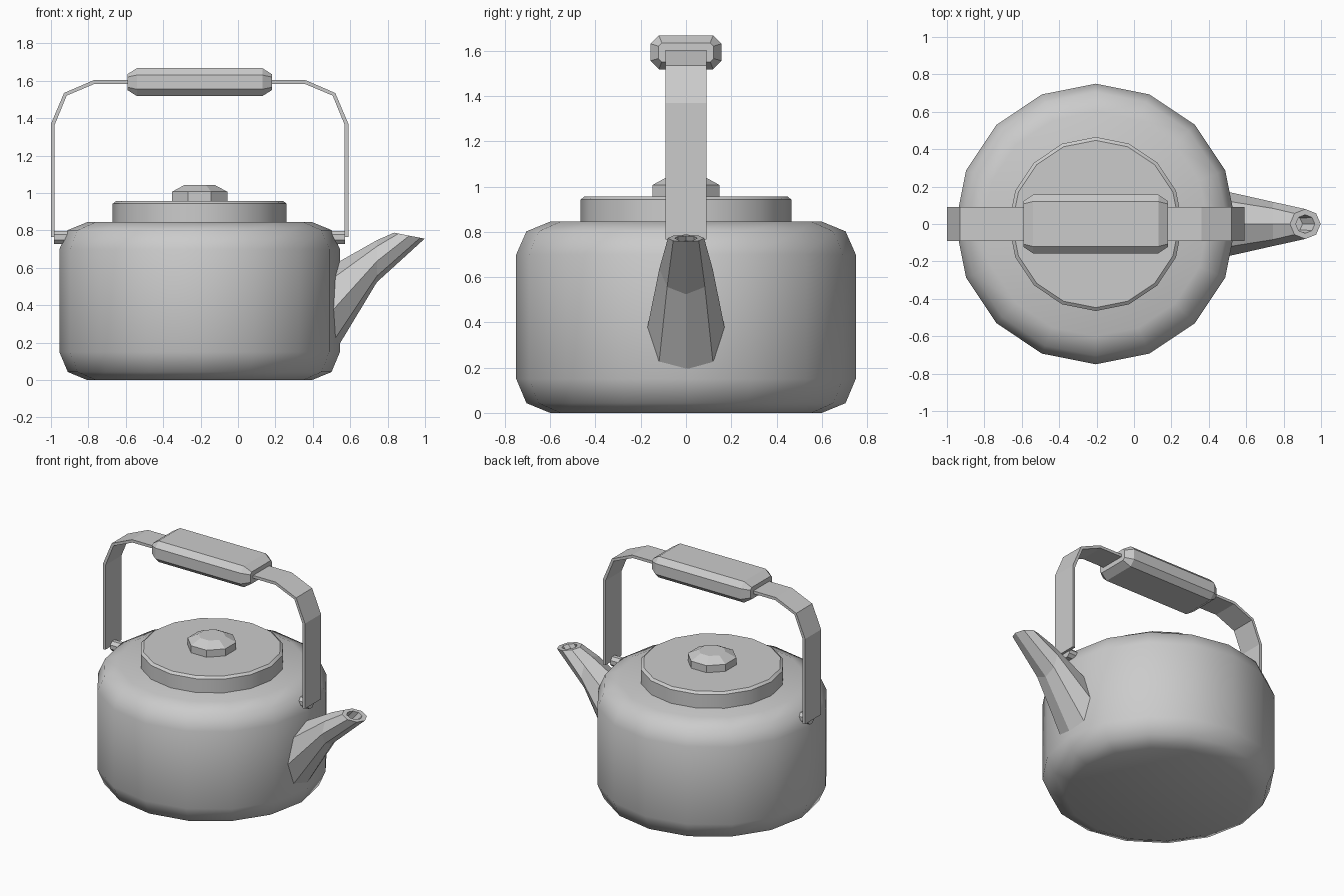
import bpy, math

if "Cube" in bpy.data.objects:
    bpy.data.objects.remove(bpy.data.objects["Cube"])

CX = -0.205  # axis of the pot


def make(name, verts, faces, smooth=None):
    me = bpy.data.meshes.new(name)
    me.from_pydata(verts, [], faces)
    me.validate()
    ob = bpy.data.objects.new(name, me)
    bpy.context.collection.objects.link(ob)
    if smooth:
        me.polygons.foreach_set("use_smooth", [True] * len(me.polygons))
        me.set_sharp_from_angle(angle=math.radians(smooth))
    return ob


def loft(name, rings, smooth=None, cap_start=True, cap_end=True):
    """Skin a list of rings that share one point count."""
    n = len(rings[0])
    verts = [p for r in rings for p in r]
    faces = [(k * n + i, k * n + (i + 1) % n, (k + 1) * n + (i + 1) % n, (k + 1) * n + i)
             for k in range(len(rings) - 1) for i in range(n)]
    if cap_start:
        faces.append(tuple(reversed(range(n))))
    if cap_end:
        faces.append(tuple(range((len(rings) - 1) * n, len(rings) * n)))
    return make(name, verts, faces, smooth)


def lathe(name, profile, sides, turn=0.0, smooth=None):
    angs = [2 * math.pi * (i + turn) / sides for i in range(sides)]
    return loft(name, [[(CX + r * math.cos(a), r * math.sin(a), z) for a in angs]
                       for r, z in profile], smooth)


# Pot body, lid and knob
lathe("body", [(0.6, 0), (0.705, 0.043), (0.75, 0.15), (0.75, 0.7),
               (0.705, 0.802), (0.6, 0.845)], 16, smooth=50)
lathe("lid", [(0.465, 0.84), (0.465, 0.943), (0.447, 0.957)], 16, smooth=30)
lathe("knob", [(0.16, 0.95), (0.16, 1.007), (0.088, 1.043)], 8, turn=0.5)

# Spout: octagonal rings given by top point, bottom point and half width
def spout_ring(top, bottom, half, scale=1.0, shift=(0, 0)):
    cx, cz = (top[0] + bottom[0]) / 2, (top[1] + bottom[1]) / 2
    dx, dz = (top[0] - cx) * scale, (top[1] - cz) * scale
    return [(cx + shift[0] + dx * math.cos(a), -half * scale * math.sin(a),
             cz + shift[1] + dz * math.cos(a))
            for a in (math.pi * i / 4 for i in range(8))]


tip = ((0.834, 0.788), (0.998, 0.756), 0.08)
loft("spout", [
    spout_ring((0.49, 0.605), (0.49, 0.105), 0.175),
    spout_ring((0.743, 0.748), (0.743, 0.524), 0.118),
    spout_ring(*tip),
    spout_ring(*tip, scale=0.62),
    spout_ring(*tip, scale=0.55, shift=(-0.06, -0.07)),
])

# Handle strap: flat bar bent over the pot
half_path = [(0.795, 0.775, 0.765, 0.765), (0.795, 0.775, 1.37, 1.365),
             (0.725, 0.711, 1.535, 1.521), (0.565, 0.561, 1.604, 1.584)]
path = [(-o, -i, zo, zi) for o, i, zo, zi in half_path] + half_path[::-1]
loft("handle_strap", [[(CX + o, -0.09, zo), (CX + o, 0.09, zo),
                       (CX + i, 0.09, zi), (CX + i, -0.09, zi)]
                      for o, i, zo, zi in path])

# Grip: chamfered octagonal block
def grip_ring(x, hy, hz, c):
    pts = [(hy, -hz + c), (hy, hz - c), (hy - c, hz), (-hy + c, hz),
           (-hy, hz - c), (-hy, -hz + c), (-hy + c, -hz), (hy - c, -hz)]
    return [(CX + x, y, 1.593 + z) for y, z in pts]


loft("grip", [grip_ring(-0.387, 0.122, 0.042, 0.015), grip_ring(-0.335, 0.157, 0.075, 0.037),
              grip_ring(0.335, 0.157, 0.075, 0.037), grip_ring(0.387, 0.122, 0.042, 0.015)])

# Pins joining the strap to the body
for side, label in ((-1, "left"), (1, "right")):
    loft("pin_" + label, [[(CX + side * x, side * 0.037 * math.cos(a), 0.763 + 0.037 * math.sin(a))
                           for a in (math.pi * (i + 0.5) / 4 for i in range(8))]
                          for x in (0.69, 0.778)])
